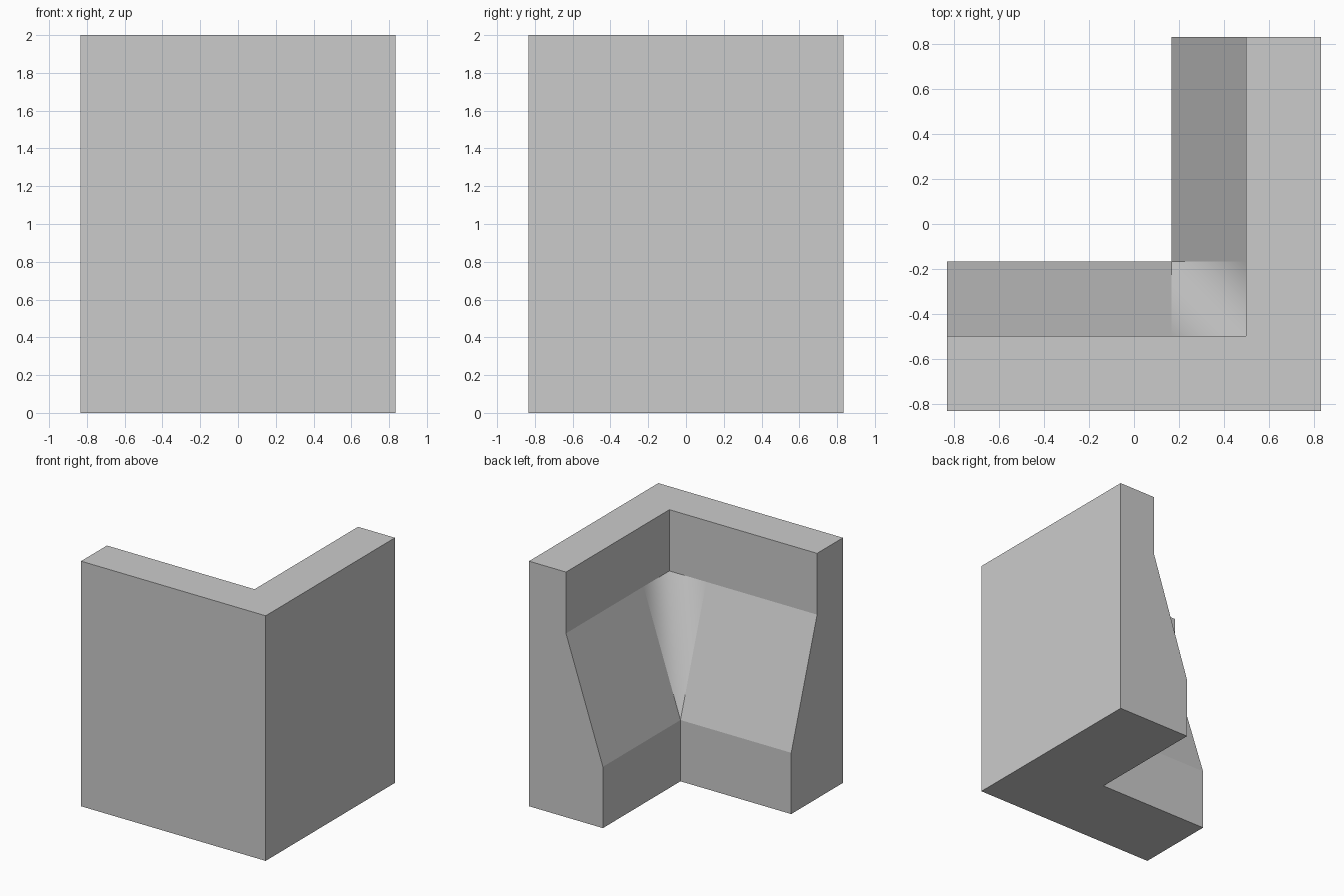
import bpy
import bmesh

if "Cube" in bpy.data.objects:
    bpy.data.objects.remove(bpy.data.objects["Cube"])

HALF = 5 / 6     # outer half width
FOOT = 1 / 6     # inner corner at the thick foot
TOP = 1 / 2      # inner corner at the thin top


def l_outline(c):
    """L-shaped plan whose inner corner is at (c, -c)."""
    return [(-HALF, -HALF), (HALF, -HALF), (HALF, HALF), (c, HALF),
            (c, -FOOT), (c, -c), (FOOT, -c), (-HALF, -c)]


# Corner wall: stacked L outlines, sloping inward between foot and top
bm = bmesh.new()
levels = [(0, FOOT), (0.5, FOOT), (1.5, TOP), (2, TOP)]
loops = [[bm.verts.new((x, y, z)) for x, y in l_outline(c)] for z, c in levels]
for low, high in zip(loops, loops[1:]):
    for i in range(len(low)):
        j = (i + 1) % len(low)
        bm.faces.new((low[i], low[j], high[j], high[i]))
bm.faces.new(loops[0][::-1])
bm.faces.new(loops[-1])
bmesh.ops.remove_doubles(bm, verts=bm.verts[:], dist=1e-4)
bmesh.ops.recalc_face_normals(bm, faces=bm.faces[:])

# Softly shaded valley: the two triangles where the slopes meet
for f in bm.faces:
    f.smooth = len(f.verts) == 3

mesh = bpy.data.meshes.new("corner_wall")
bm.to_mesh(mesh)
bm.free()
bpy.context.collection.objects.link(bpy.data.objects.new("corner_wall", mesh))
